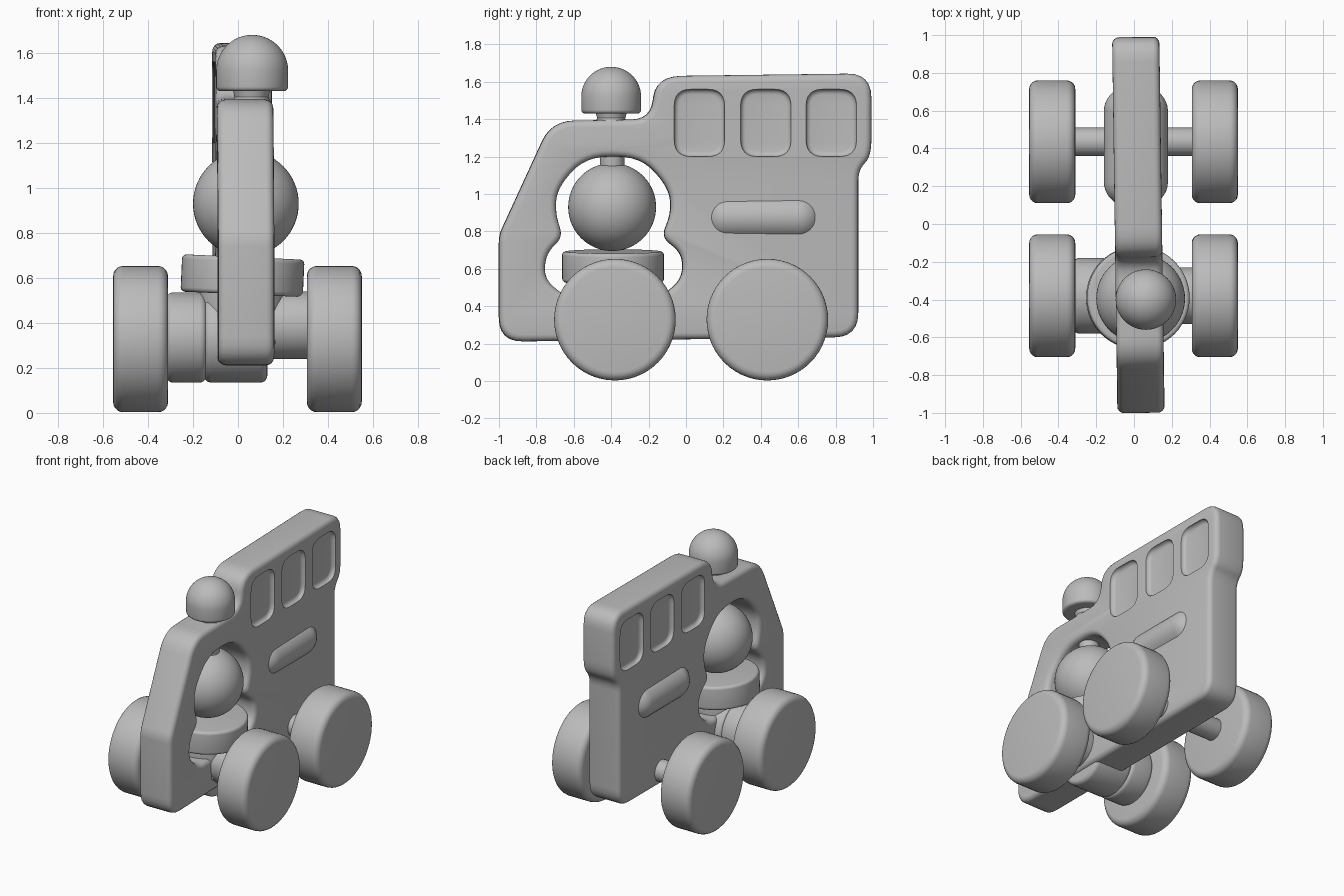
import bpy, bmesh, math
from mathutils import Vector, Matrix

if "Cube" in bpy.data.objects:
    bpy.data.objects.remove(bpy.data.objects["Cube"], do_unlink=True)

grey = bpy.data.materials.new("plain grey")
grey.use_nodes = True
grey.diffuse_color = (0.5, 0.5, 0.5, 1)
grey.node_tree.nodes["Principled BSDF"].inputs["Base Color"].default_value = (0.5, 0.5, 0.5, 1)

ALONG = {"x": Matrix.Rotation(math.pi / 2, 4, "Y"),
         "y": Matrix.Rotation(-math.pi / 2, 4, "X"),
         "z": Matrix.Identity(4)}
SIDE = Matrix.Rotation(math.pi / 2, 4, "Z") @ Matrix.Rotation(math.pi / 2, 4, "X")


def add(name, bm):
    """Weld a bmesh, turn it into a smooth shaded object."""
    bmesh.ops.remove_doubles(bm, verts=bm.verts, dist=1e-4)
    bmesh.ops.recalc_face_normals(bm, faces=bm.faces)
    mesh = bpy.data.meshes.new(name)
    bm.to_mesh(mesh)
    bm.free()
    mesh.materials.append(grey)
    ob = bpy.data.objects.new(name, mesh)
    bpy.context.collection.objects.link(ob)
    return ob


def smooth(ob):
    bpy.ops.object.select_all(action="DESELECT")
    ob.select_set(True)
    bpy.context.view_layer.objects.active = ob
    bpy.ops.object.shade_smooth_by_angle(angle=math.radians(35))


def lathe(name, profile, at, axis="z", steps=56):
    """Revolve (radius, height) points about an axis."""
    bm = bmesh.new()
    vs = [bm.verts.new((r, 0, h)) for r, h in profile]
    es = [bm.edges.new(p) for p in zip(vs, vs[1:])]
    bmesh.ops.spin(bm, geom=vs + es, axis=(0, 0, 1), cent=(0, 0, 0),
                   angle=math.tau, steps=steps, use_duplicate=False)
    ob = add(name, bm)
    ob.data.transform(ALONG[axis])
    ob.location = at
    smooth(ob)
    return ob


def arc(radius, centre, start, end, n=16, r0=0.0):
    """Profile points on an arc, angles in degrees above the horizontal."""
    angles = [math.radians(start + (end - start) * i / n) for i in range(n + 1)]
    return [(max(r0 + radius * math.cos(a), 0), centre + radius * math.sin(a)) for a in angles]


def drum(name, radius, half, round_, at, axis):
    prof = [(0, -half)] + arc(round_, round_ - half, -90, 0, 5, radius - round_)
    prof += arc(round_, half - round_, 0, 90, 5, radius - round_) + [(0, half)]
    return lathe(name, prof, at, axis)


def fillet(corners, n=6):
    """Round each (y, z, reach) corner of a closed outline."""
    out = []
    for i, (a, b, reach) in enumerate(corners):
        p = Vector((a, b))
        prev, nxt = (Vector(corners[j % len(corners)][:2]) for j in (i - 1, i + 1))
        s, e = (p + (q - p).normalized() * min(reach, (q - p).length * 0.49) for q in (prev, nxt))
        out += [s.lerp(p, t / n).lerp(p.lerp(e, t / n), t / n) for t in range(n + 1)]
    return out


def slab(name, outlines, half, bevel, x):
    """Extruded side outlines with rounded rims; inner outlines become holes."""
    cu = bpy.data.curves.new(name, "CURVE")
    cu.dimensions, cu.fill_mode = "2D", "BOTH"
    cu.extrude, cu.bevel_depth, cu.offset = half - bevel, bevel, -bevel
    cu.bevel_resolution = 3
    for pts in outlines:
        sp = cu.splines.new("POLY")
        sp.points.add(len(pts) - 1)
        for point, p in zip(sp.points, pts):
            point.co = (p.x, p.y, 0, 1)
        sp.use_cyclic_u = True
    tmp = bpy.data.objects.new("outline", cu)
    bpy.context.collection.objects.link(tmp)
    mesh = bpy.data.meshes.new_from_object(tmp.evaluated_get(bpy.context.evaluated_depsgraph_get()))
    bpy.data.objects.remove(tmp, do_unlink=True)
    bm = bmesh.new()
    bm.from_mesh(mesh)
    ob = add(name, bm)
    ob.data.transform(Matrix.Translation((x, 0, 0)) @ SIDE)
    return ob


# Flat truck body with the rider's opening
body_outline = fillet([
    (-1, 0.21, 0.13), (-1, 0.78, 0.04), (-0.72, 1.39, 0.12), (-0.19, 1.4, 0.1),
    (-0.16, 1.63, 0.14), (0.99, 1.645, 0.13), (0.99, 1.2, 0.09), (0.92, 1.13, 0.06),
    (0.92, 0.235, 0.13)])
opening = fillet([
    (-0.54, 1.2, 0.13), (-0.24, 1.2, 0.13), (-0.09, 1.03, 0.1), (-0.08, 0.9, 0.06),
    (-0.13, 0.77, 0.05), (-0.02, 0.68, 0.06), (-0.02, 0.55, 0.06), (-0.12, 0.46, 0.05),
    (-0.66, 0.46, 0.05), (-0.76, 0.55, 0.06), (-0.75, 0.68, 0.06), (-0.66, 0.77, 0.05),
    (-0.7, 0.9, 0.06), (-0.69, 1.03, 0.1)])
body = slab("truck_body", [body_outline, opening], 0.125, 0.035, 0)

# Recessed windows on both sides
windows = [fillet([(y - 0.135, 1.2, 0.09), (y + 0.135, 1.2, 0.09),
                   (y + 0.135, 1.56, 0.09), (y - 0.135, 1.56, 0.09)])
           for y in (0.07, 0.425, 0.775)]
for side in (-1, 1):
    cutter = slab("window_cutter", windows, 0.05, 0.028, side * 0.147)
    cutter.hide_render = True
    cut = body.modifiers.new("windows", "BOOLEAN")
    cut.operation, cut.object, cut.solver = "DIFFERENCE", cutter, "EXACT"
    bpy.context.view_layer.objects.active = body
    bpy.ops.object.modifier_apply(modifier=cut.name)
    bpy.data.objects.remove(cutter, do_unlink=True)
smooth(body)
body.location.x = 0.023
body.rotation_euler.z = 0.014

# Soft raised bar on both sides
bar = lathe("side_bar", arc(0.14, -0.19, -90, 0, 10) + arc(0.14, 0.19, 0, 90, 10),
            (0.01, 0.41, 0.875), "y")
bar.scale = (1.21, 1, 1)

# Wheels
for y, label in ((-0.38, "front"), (0.435, "rear")):
    for side, hand in ((-1, "right"), (1, "left")):
        x = -0.433 if side < 0 else 0.428
        drum(f"{label}_{hand}_wheel", 0.325, 0.122, 0.045, (x, y, 0.328), "x")

# Axles
drum("rear_axle", 0.075, 0.35, 0.01, (0, 0.435, 0.33), "x")
drum("front_hub", 0.2, 0.14, 0.03, (-0.01, -0.38, 0.335), "x")
drum("front_right_hub", 0.2, 0.09, 0.03, (-0.23, -0.38, 0.335), "x")
drum("front_left_hub", 0.15, 0.12, 0.03, (0.22, -0.38, 0.39), "x")

# Rider: stem, collar, ball
drum("rider_stem", 0.19, 0.14, 0.02, (0.02, -0.39, 0.44), "z")
collar = drum("rider_collar", 0.272, 0.083, 0.02, (0.02, -0.39, 0.61), "z")
collar.rotation_euler.y = 0.045
lathe("rider_ball", arc(0.235, 0, -90, 90, 32), (0.035, -0.395, 0.93))

# Spindle and domed knob on the cab roof
drum("knob_spindle", 0.065, 0.18, 0.01, (0.05, -0.395, 1.28), "z")
lathe("knob_neck", [(0, 1.37), (0.09, 1.37), (0.075, 1.405), (0.09, 1.46), (0, 1.46)],
      (0.06, -0.4, 0))
lathe("knob", [(0, -0.09)] + arc(0.02, -0.07, -90, 0, 4, 0.14) + arc(0.16, 0, 0, 90, 16),
      (0.063, -0.4, 1.52))
